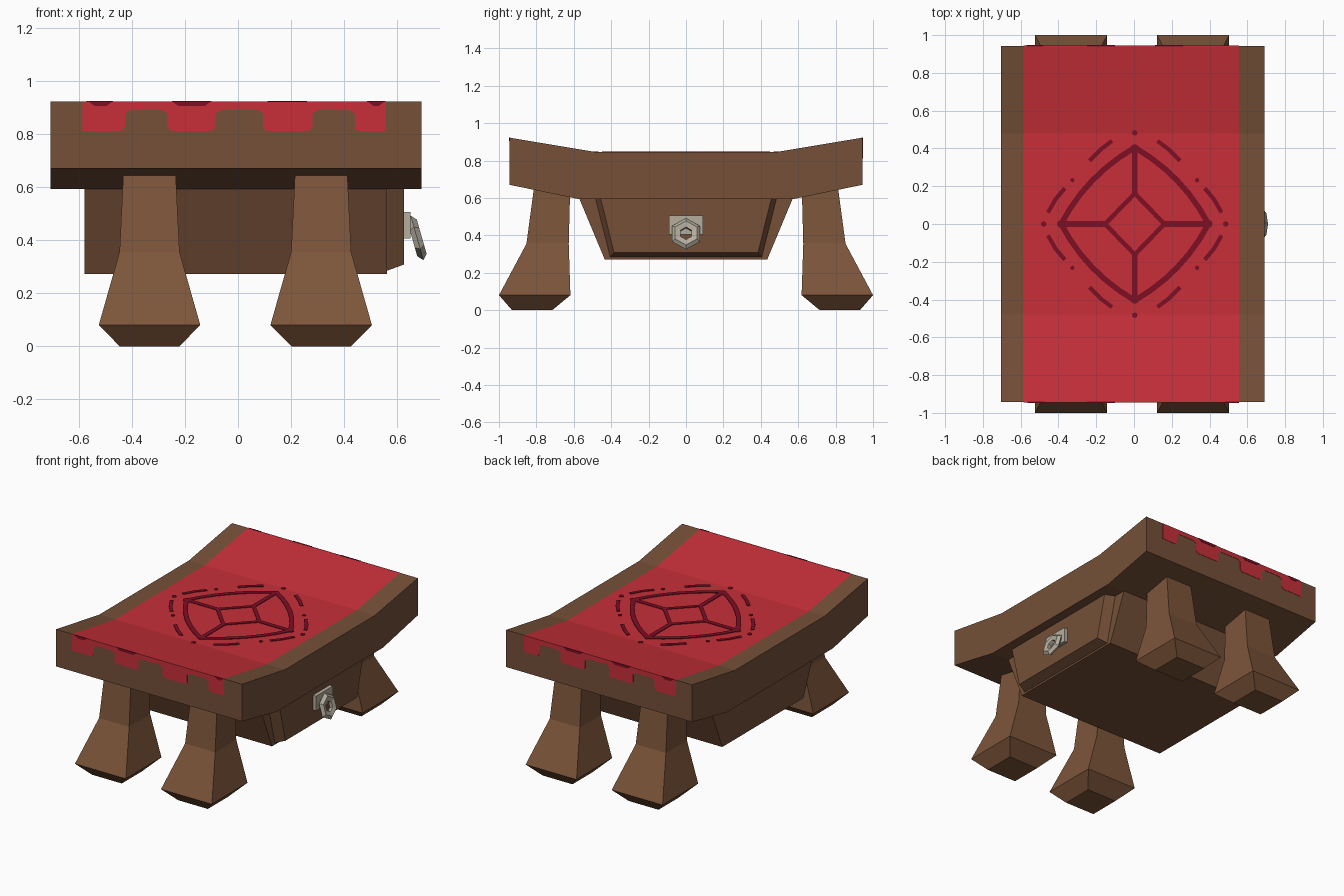
import bpy, bmesh, math
from mathutils import Vector, Matrix

if "Cube" in bpy.data.objects:
    bpy.data.objects.remove(bpy.data.objects["Cube"])


def mat(name, r, g, b):
    m = bpy.data.materials.new(name)
    lin = [((c / 255 + 0.055) / 1.055) ** 2.4 for c in (r, g, b)]
    m.diffuse_color = (*lin, 1)
    m.use_nodes = True
    m.node_tree.nodes["Principled BSDF"].inputs["Base Color"].default_value = m.diffuse_color
    return m


WOOD = mat("brown wood", 117, 80, 56)
LEG = mat("leg wood", 125, 85, 58)
RED = mat("red cloth", 200, 47, 57)
DARK = mat("dark red pattern", 126, 14, 35)
METAL = mat("pale metal", 182, 175, 159)


def finish(name, bm, *mats):
    bmesh.ops.recalc_face_normals(bm, faces=bm.faces)
    me = bpy.data.meshes.new(name)
    bm.to_mesh(me)
    bm.free()
    ob = bpy.data.objects.new(name, me)
    bpy.context.collection.objects.link(ob)
    for m in mats:
        me.materials.append(m)
    return ob


def loft(bm, rings):
    """Closed skin through equal-sized rings of points, capped at both ends."""
    vs = [[bm.verts.new(p) for p in r] for r in rings]
    n = len(vs[0])
    for a, b in zip(vs, vs[1:]):
        for i in range(n):
            j = (i + 1) % n
            bm.faces.new((a[i], a[j], b[j], b[i]))
    bm.faces.new(vs[0][::-1])
    bm.faces.new(vs[-1])


def along_x(profile, x):
    return [(x, y, z) for y, z in profile]


# Curved table top; the cloth is a cut strip of its upper faces
END, TIP = 0.943, 0.922
CL, CR = -0.585, 0.555
half = [(END, 0.67), (END, TIP), (0.48, 0.845)]
prof = [(0.57, 0.593)] + half + [(-y, z) for y, z in half[::-1]] + [(-0.57, 0.593)]
bm = bmesh.new()
loft(bm, [along_x(prof, -0.705), along_x(prof, 0.69)])
for x in (CL, CR):
    bmesh.ops.bisect_plane(bm, geom=bm.verts[:] + bm.edges[:] + bm.faces[:],
                           plane_co=(x, 0, 0), plane_no=(1, 0, 0))
bmesh.ops.recalc_face_normals(bm, faces=bm.faces)
for f in bm.faces:
    if f.normal.z > 0.5 and CL < f.calc_center_median().x < CR:
        f.material_index = 1
finish("table_top", bm, WOOD, RED)

# Hanging cloth flaps at both ends, with dark marks along the edge
notches = [(-0.425, -0.265), (-0.085, 0.095), (0.28, 0.44)]
flap = [(CL, TIP), (CL, 0.81)]
for a, b in notches:
    flap += [(a - 0.012, 0.81), (a, 0.825), (a, 0.875), (a + 0.02, 0.89),
             (b - 0.02, 0.89), (b, 0.875), (b, 0.825), (b + 0.012, 0.81)]
flap += [(CR, 0.81), (CR, TIP)]
marks = {-1: [(-0.565, -0.47), (-0.25, -0.10), (0.485, 0.555)],
         1: [(-0.57, -0.48), (-0.25, -0.10), (0.11, 0.26)]}
for side, word in ((-1, "front"), (1, "back")):
    bm = bmesh.new()
    loft(bm, [[(x, side * y, z) for x, z in flap] for y in (END - 0.003, END + 0.002)])
    finish(word + "_cloth_flaps", bm, RED)
    bm = bmesh.new()
    for a, b in marks[side]:
        outline = [(a, TIP + 0.001), (a + 0.025, 0.905), (b - 0.025, 0.905), (b, TIP + 0.001)]
        loft(bm, [[(x, side * y, z) for x, z in outline] for y in (END - 0.004, END + 0.004)])
    finish(word + "_cloth_marks", bm, DARK)

# Diamond pattern on the cloth
bm = bmesh.new()
OFF = Vector((0.004, 0))


def stroke(pts, w=0.014):
    pts = [Vector(p) for p in pts]
    left, right = [], []
    for i, p in enumerate(pts):
        d = (pts[min(i + 1, len(pts) - 1)] - pts[max(i - 1, 0)]).normalized()
        n = Vector((-d.y, d.x)) * w
        left.append(p + n + OFF)
        right.append(p - n + OFF)
    ring = left + right[::-1]
    loft(bm, [[(p.x, p.y, z) for p in ring] for z in (0.843, 0.849)])


def bow(a, m, b, n=6):
    """Points on a curve from a to b passing through m."""
    a, m, b = Vector(a), Vector(m), Vector(b)
    c = 2 * m - (a + b) / 2
    return [a * (1 - t) ** 2 + c * 2 * t * (1 - t) + b * t * t
            for t in (i / n for i in range(n + 1))]


def dot(x, y, r=0.015):
    ring = [(x + OFF.x + r * math.cos(k * math.pi / 4), y + r * math.sin(k * math.pi / 4))
            for k in range(8)]
    loft(bm, [[(px, py, z) for px, py in ring] for z in (0.843, 0.849)])


for sx in (-1, 1):
    for sy in (-1, 1):
        def q(x, y):
            return (sx * x, sy * y)
        stroke(bow(q(0.39, 0.0), q(0.225, 0.23), q(0.0, 0.405)), 0.015)
        stroke([q(0.157, 0), q(0, 0.162)], 0.012)
        stroke([q(0.12, 0.44), q(0.18, 0.395), q(0.24, 0.335)], 0.011)
        stroke([q(0.37, 0.19), q(0.42, 0.13), q(0.46, 0.06)], 0.011)
        dot(*q(0.33, 0.232), 0.012)
    stroke([(sx * 0.155, 0), (sx * 0.395, 0)], 0.015)
    stroke([(0, sx * 0.155), (0, sx * 0.41)], 0.015)
    dot(sx * 0.482, 0)
    dot(0, sx * 0.483)
    dot(sx * 0.392, 0, 0.021)
    dot(0, sx * 0.402, 0.021)
finish("cloth_pattern", bm, DARK)

# Drawer case under the top
case = [(-0.572, 0.60), (-0.435, 0.272), (0.435, 0.272), (0.572, 0.60)]
bm = bmesh.new()
loft(bm, [along_x(case, -0.577), along_x(case, 0.56)])
finish("drawer_case", bm, WOOD)

# Drawer front with bevelled rim
outer = [(-0.485, 0.60), (-0.405, 0.285), (0.405, 0.285), (0.485, 0.60)]
inner = [(-0.457, 0.60), (-0.385, 0.308), (0.385, 0.308), (0.457, 0.60)]
bm = bmesh.new()
loft(bm, [along_x(outer, 0.55), along_x(outer, 0.562), along_x(inner, 0.625)])
finish("drawer_front", bm, WOOD)

# Handle plate and tilted six-sided ring
plate = [(-0.09, 0.505), (-0.09, 0.405), (0.09, 0.405), (0.09, 0.505)]
bm = bmesh.new()
loft(bm, [along_x(plate, 0.615), along_x(plate, 0.65)])
finish("handle_plate", bm, METAL)

bm = bmesh.new()
grid = []
tilt = Matrix.Rotation(math.radians(-16), 3, 'Y')
for i in range(6):
    a = i * math.pi / 3
    row = []
    for k in range(5):
        b = k * math.tau / 5
        r = 0.058 + 0.029 * math.cos(b)
        p = tilt @ Vector((0.019 * math.sin(b), r * math.sin(a), r * math.cos(a)))
        row.append(bm.verts.new(p + Vector((0.674, 0, 0.408))))
    grid.append(row)
for i in range(6):
    for k in range(5):
        u, v = (i + 1) % 6, (k + 1) % 5
        bm.faces.new((grid[i][k], grid[u][k], grid[u][v], grid[i][v]))
finish("handle_ring", bm, METAL)

# Four flared legs: height, half width, inner y, outer y
sections = [(0.0, 0.112, 0.715, 0.93), (0.08, 0.191, 0.618, 1.0),
            (0.355, 0.113, 0.627, 0.853), (0.66, 0.098, 0.619, 0.812)]
for cx, wx in ((-0.333, "left"), (0.313, "right")):
    for s, wy in ((-1, "front"), (1, "back")):
        bm = bmesh.new()
        loft(bm, [[(cx - w, s * yi, z), (cx + w, s * yi, z),
                   (cx + w, s * yo, z), (cx - w, s * yo, z)] for z, w, yi, yo in sections])
        finish(f"{wy}_{wx}_leg", bm, LEG)
